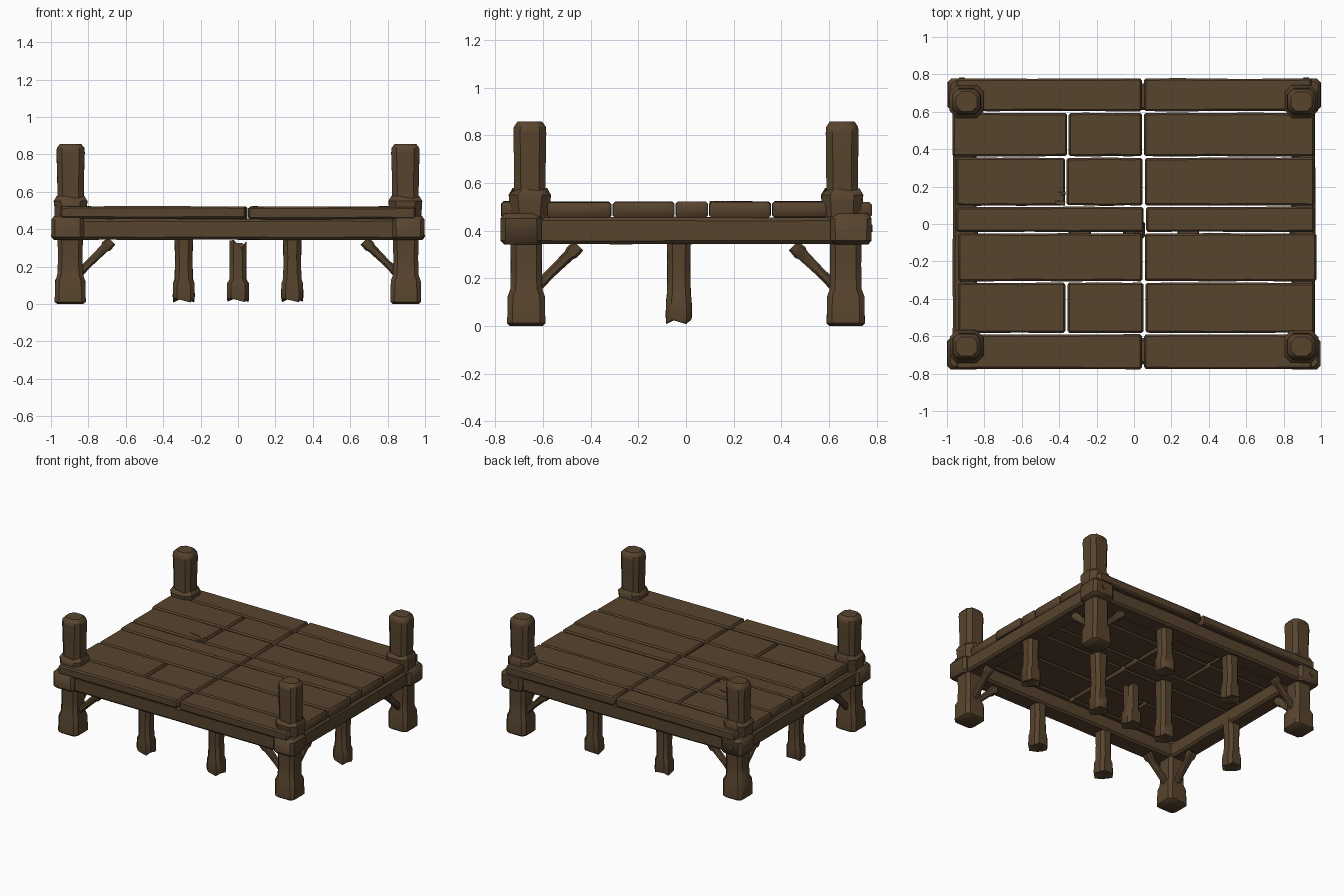
import bpy, bmesh, math, random
from mathutils import Vector

random.seed(4)
wood = bpy.data.materials.new("dark brown wood")
wood.diffuse_color = (0.095, 0.057, 0.027, 1)


def finish(name, bm, angle=40):
    bmesh.ops.recalc_face_normals(bm, faces=bm.faces)
    me = bpy.data.meshes.new(name)
    bm.to_mesh(me)
    bm.free()
    me.materials.append(wood)
    me.shade_smooth()
    me.set_sharp_from_angle(angle=math.radians(angle))
    ob = bpy.data.objects.new(name, me)
    bpy.context.collection.objects.link(ob)
    return ob


def loft(name, p0, p1, stations, ch, jit=0.0, rag0=0.0, rag1=0.0):
    """Chamfered timber from p0 to p1; stations = (distance, half width, half height).
    rag0 / rag1 splinter the two ends."""
    p0, p1 = Vector(p0), Vector(p1)
    d = (p1 - p0).normalized()
    v = Vector((0, 1, 0)) if abs(d.z) > 0.95 else Vector((0, 0, 1))
    u = v.cross(d).normalized()
    v = d.cross(u)
    bm = bmesh.new()
    rings = []
    for i, (t, w, h) in enumerate(stations):
        rag = rag0 if i == 0 else rag1 if i == len(stations) - 1 else 0
        w += random.uniform(-jit, jit)
        h += random.uniform(-jit, jit) * 0.5
        c = min(ch, w * 0.7, h * 0.7)
        pts = [(w, h - c), (w - c, h), (c - w, h), (-w, h - c),
               (-w, c - h), (c - w, -h), (w - c, -h), (w, c - h)]
        ring = []
        for k, (a, b) in enumerate(pts):
            s = t + rag * (1 if k % 3 else -1) * random.uniform(0.4, 1)
            ring.append(bm.verts.new(p0 + d * s + u * a + v * b))
        rings.append(ring)
    for r, s in zip(rings, rings[1:]):
        for k in range(8):
            bm.faces.new((r[k], r[(k + 1) % 8], s[(k + 1) % 8], s[k]))
    # flat end, or hollow splintered end
    for r, rag, t, sign in ((rings[0], rag0, stations[0][0], 1),
                            (rings[-1], rag1, stations[-1][0], -1)):
        if rag:
            mid = bm.verts.new(p0 + d * (t + sign * rag * 1.3))
            for k in range(8):
                bm.faces.new((r[k], r[(k + 1) % 8], mid))
        else:
            bm.faces.new(r)
    return finish(name, bm)


def timber(name, p0, p1, w, h, ch=0.012, jit=0.002, n=5):
    """Straight board with softened ends."""
    L = (Vector(p1) - Vector(p0)).length
    e = ch
    st = [(0, w - e, h - e)]
    st += [(e + (L - 2 * e) * i / n, w, h) for i in range(n + 1)]
    st.append((L, w - e, h - e))
    return loft(name, p0, p1, st, ch, jit)


# deck planks: (y from, y to, joints along x as (start, end))
rows = [
    (0.603, 0.778, [(-0.95, 0.042), (0.054, 0.95)]),
    (0.362, 0.594, [(-0.97, -0.357), (-0.349, 0.042), (0.054, 0.965)]),
    (0.099, 0.354, [(-0.95, -0.368), (-0.360, 0.046), (0.058, 0.965)]),
    (-0.043, 0.092, [(-0.95, 0.052), (0.064, 0.965)]),
    (-0.306, -0.050, [(-0.94, 0.046), (0.058, 0.975)]),
    (-0.582, -0.314, [(-0.94, -0.367), (-0.356, 0.050), (0.062, 0.965)]),
    (-0.775, -0.591, [(-0.95, 0.042), (0.054, 0.95)]),
]
for y0, y1, parts in rows:
    for a, b in parts:
        yc = (y0 + y1) / 2
        z = 0.488 + random.uniform(-0.002, 0.002)
        timber("deck_plank", (a, yc, z), (b, yc, z), (y1 - y0) / 2, 0.033, 0.010, 0.002)

# leaf-shaped split and splinter on one plank
bm = bmesh.new()
a, b = Vector((-0.56, 0.275, 0)), Vector((-0.385, 0.135, 0))
side = Vector((-(b - a).y, (b - a).x, 0)).normalized()
prof = [0, 0.035, 0.052, 0.05, 0.035, 0.015]
line = [a + (b - a) * i / 6 for i in range(6)] + [b]
outline = [p + side * w for p, w in zip(line, prof + [0.012])]
outline += [p - side * w for p, w in list(zip(line, prof + [0.012]))[:0:-1]]
face = bm.faces.new([bm.verts.new((p.x, p.y, 0.517)) for p in outline])
top = bmesh.ops.extrude_face_region(bm, geom=[face])["geom"]
bmesh.ops.translate(bm, vec=(0, 0, 0.008), verts=[g for g in top if isinstance(g, bmesh.types.BMVert)])
finish("plank_split", bm)
timber("plank_splinter", (-0.43, 0.16, 0.521), (-0.365, 0.165, 0.521), 0.008, 0.004, 0.002, 0, 1)
timber("plank_splinter", (-0.42, 0.115, 0.521), (-0.368, 0.11, 0.521), 0.012, 0.004, 0.002, 0, 1)

# beams under the deck edge
for s in (-1, 1):
    timber("long_beam", (-0.93, s * 0.68, 0.4), (0.93, s * 0.68, 0.4), 0.07, 0.056, 0.014, 0.003, 8)
    timber("side_beam", (s * 0.905, -0.72, 0.4), (s * 0.905, 0.72, 0.4), 0.065, 0.056, 0.014, 0.003, 6)

for sx in (-1, 1):
    for sy in (-1, 1):
        x, y = sx * 0.897, sy * 0.67
        # lower post with thick foot
        loft("post_leg", (x, y, 0), (x, y, 1),
             [(0, 0.07, 0.068), (0.012, 0.082, 0.08), (0.125, 0.08, 0.078), (0.155, 0.068, 0.067),
              (0.25, 0.066, 0.065), (0.36, 0.068, 0.066)], 0.022, 0.002)
        # block where the beams cross
        bx, by = sx * 0.911, sy * 0.692
        loft("corner_block", (bx, by, 0), (bx, by, 1),
             [(0.343, 0.074, 0.072), (0.358, 0.086, 0.086), (0.452, 0.086, 0.086), (0.472, 0.07, 0.07)],
             0.02, 0.002)
        # upper post, collar and softened top
        px, py = sx * 0.895, sy * 0.655
        loft("upper_post", (px, py, 0), (px, py, 1),
             [(0.44, 0.076, 0.076), (0.54, 0.07, 0.066), (0.68, 0.071, 0.067), (0.81, 0.075, 0.069),
              (0.835, 0.073, 0.067), (0.857, 0.056, 0.052)], 0.028, 0.001)
        loft("post_collar", (px, py, 0), (px, py, 1),
             [(0.46, 0.084, 0.082), (0.52, 0.087, 0.086), (0.55, 0.089, 0.088), (0.572, 0.074, 0.072)],
             0.038, 0.002, 0, 0.008)
        # diagonal braces along both beams
        st = [(0, 0.024, 0.022), (0.08, 0.021, 0.02), (0.19, 0.023, 0.024),
              (0.205, 0.03, 0.031), (0.245, 0.028, 0.027)]
        loft("long_brace", (sx * 0.85, y, 0.165), (sx * 0.67, y, 0.342), st, 0.01, 0.002)
        loft("side_brace", (x, sy * 0.625, 0.165), (x, sy * 0.445, 0.342), st, 0.01, 0.002)
    # wooden pegs on the back blocks
    loft("block_peg", (sx * 0.92, 0.77, 0.41), (sx * 0.92, 0.785, 0.41),
         [(0, 0.018, 0.018), (0.013, 0.014, 0.014)], 0.009)

# small support legs with splintered feet
spots = [(sx * 0.29, y) for sx in (-1, 1) for y in (-0.67, -0.03, 0.67)]
spots += [(-0.89, -0.03), (0.89, -0.03)]
for x, y in spots:
    top = 0.46 if abs(x) < 0.5 and abs(y) < 0.5 else 0.38
    loft("support_leg", (x, y, 0), (x, y, 1),
         [(0.02, 0.055, 0.052), (0.04, 0.059, 0.055), (0.11, 0.058, 0.053), (0.135, 0.048, 0.05),
          (0.25, 0.046, 0.048), (top, 0.052, 0.05)], 0.022, 0.002, 0.012)

# snapped leg that no longer reaches the deck
loft("broken_leg", (0, -0.03, 0), (0, -0.03, 1),
     [(0.02, 0.055, 0.052), (0.04, 0.059, 0.055), (0.11, 0.057, 0.053), (0.135, 0.047, 0.05),
      (0.27, 0.045, 0.048), (0.315, 0.046, 0.048)], 0.022, 0.002, 0.012, 0.028)
